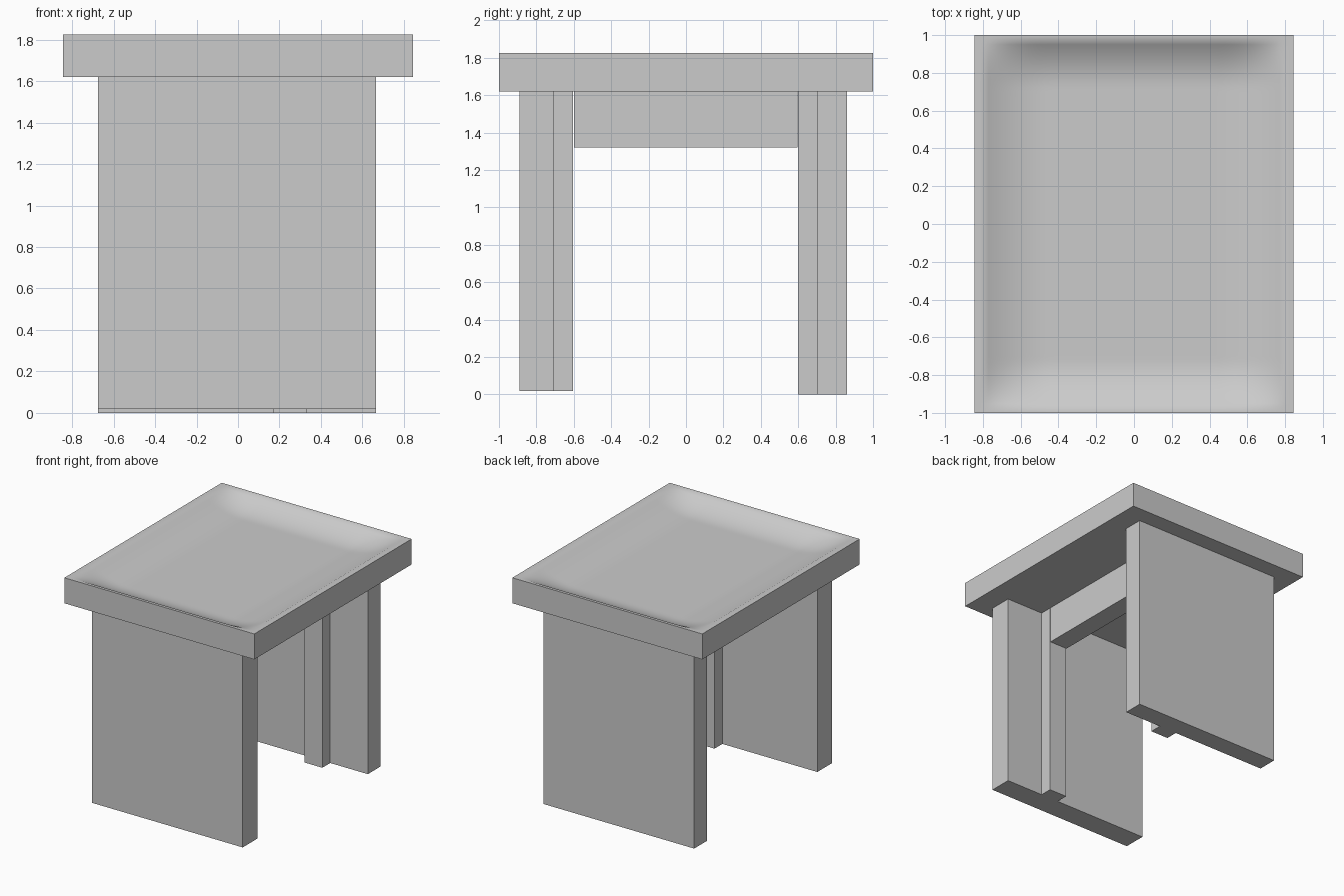
import bpy, bmesh, math

if "Cube" in bpy.data.objects:
    bpy.data.objects.remove(bpy.data.objects["Cube"])


def box(name, x, y, z):
    """Axis-aligned box from (min, max) ranges."""
    bm = bmesh.new()
    bmesh.ops.create_cube(bm, size=1)
    for v in bm.verts:
        v.co = [lo + (c + 0.5) * (hi - lo) for c, (lo, hi) in zip(v.co, (x, y, z))]
    return finish(name, bm)


def finish(name, bm):
    mesh = bpy.data.meshes.new(name)
    bm.to_mesh(mesh)
    bm.free()
    ob = bpy.data.objects.new(name, mesh)
    bpy.context.collection.objects.link(ob)
    return ob


def ease(p, rim, floor):
    """0 on the rim, easing out to 1 on the flat floor."""
    t = min(max((rim - abs(p)) / (rim - floor), 0), 1)
    return 1 - (1 - t) ** 2


# Seat: slab with a shallow dished top
HX, HY, TOP, UNDER, DEPTH = 0.845, 1.0, 1.825, 1.62, 0.09
bm = bmesh.new()
bmesh.ops.create_grid(bm, x_segments=68, y_segments=80, size=1)
for v in bm.verts:
    x, y = v.co.x * HX, v.co.y * HY
    v.co = (x, y, TOP - DEPTH * ease(x, 0.795, 0.45) * ease(y, 0.975, 0.72))
border = [e for e in bm.edges if e.is_boundary]
ext = bmesh.ops.extrude_edge_only(bm, edges=border)["geom"]
for v in ext:
    if isinstance(v, bmesh.types.BMVert):
        v.co.z = UNDER
bmesh.ops.holes_fill(bm, edges=[e for e in bm.edges if e.is_boundary], sides=0)
bmesh.ops.recalc_face_normals(bm, faces=bm.faces)
seat = finish("seat", bm)
bpy.context.view_layer.objects.active = seat
seat.select_set(True)
bpy.ops.object.shade_smooth_by_angle(angle=math.radians(35))

# Panel legs, each with an off-centre rib on its inner face
PANEL_X, RIB_X = (-0.675, 0.665), (0.17, 0.33)
for side, panel_y, rib_y, foot in (
    ("front", (-0.89, -0.705), (-0.705, -0.605), 0.018),
    ("back", (0.70, 0.86), (0.60, 0.70), 0.0),
):
    box(side + "_leg_panel", PANEL_X, panel_y, (foot, UNDER))
    box(side + "_leg_rib", RIB_X, rib_y, (foot, UNDER))

# Stretcher under the seat, in line with the ribs
box("stretcher", RIB_X, (-0.60, 0.595), (1.32, UNDER))
